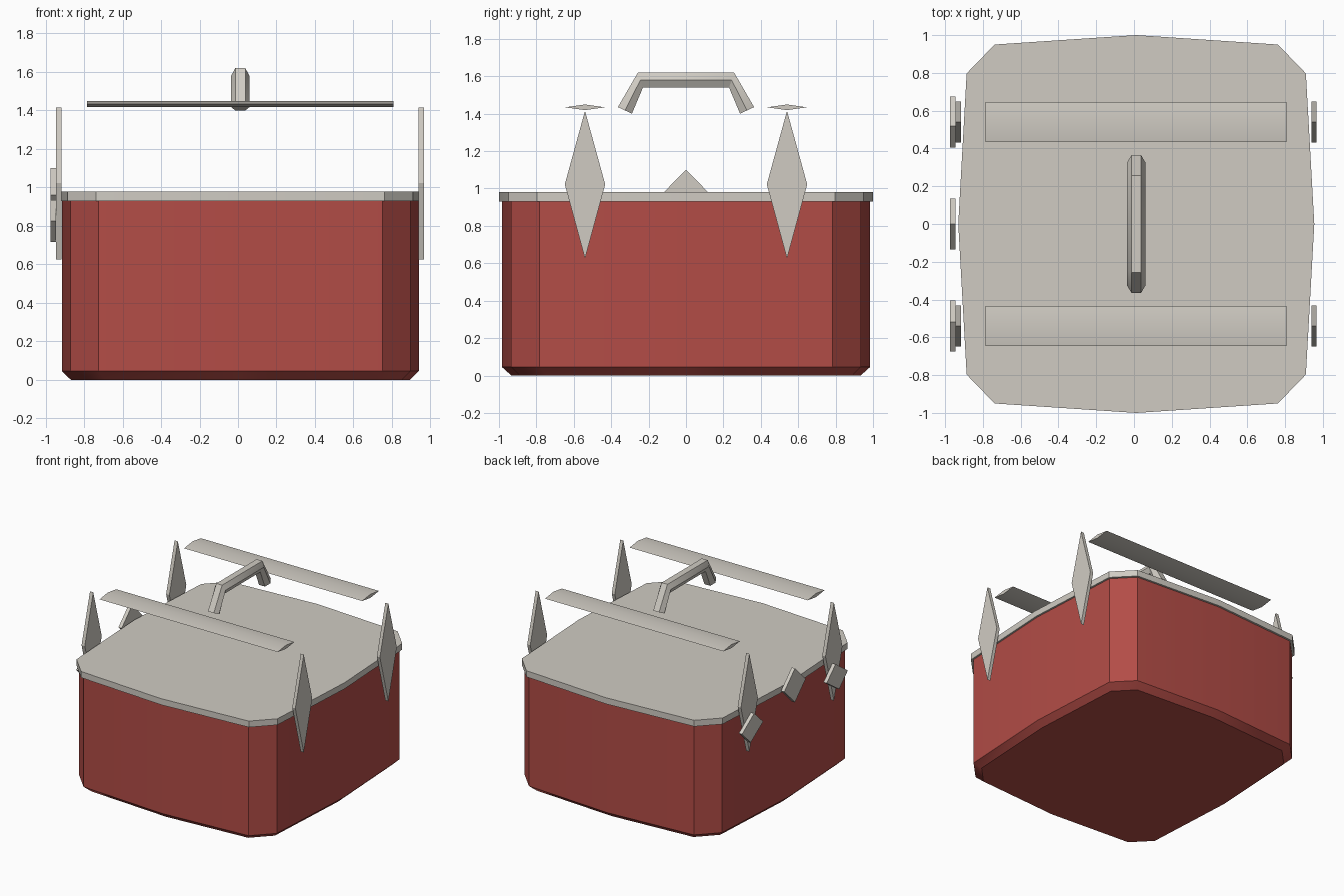
import bpy, math

if "Cube" in bpy.data.objects:
    bpy.data.objects.remove(bpy.data.objects["Cube"])

CX = 0.012  # the box sits slightly right of the model's centre


def material(name, rgb):
    m = bpy.data.materials.new(name)
    m.diffuse_color = (*rgb, 1)
    m.use_nodes = True
    m.node_tree.nodes["Principled BSDF"].inputs["Base Color"].default_value = m.diffuse_color
    return m


RED = material("brick red", (0.45, 0.073, 0.062))
GREY = material("warm grey", (0.63, 0.60, 0.545))


def loft(name, rings, mat):
    """Skin equal-sized closed rings in order and cap both ends."""
    n = len(rings[0])
    verts = [p for r in rings for p in r]
    faces = [tuple(range(n)), tuple(range((len(rings) - 1) * n, len(rings) * n))]
    for k in range(len(rings) - 1):
        for i in range(n):
            j = (i + 1) % n
            faces.append((k * n + i, k * n + j, (k + 1) * n + j, (k + 1) * n + i))
    me = bpy.data.meshes.new(name)
    me.from_pydata(verts, [], faces)
    me.materials.append(mat)
    ob = bpy.data.objects.new(name, me)
    bpy.context.collection.objects.link(ob)
    # consistent outward normals, smooth only over shallow bends
    bpy.ops.object.select_all(action='DESELECT')
    bpy.context.view_layer.objects.active = ob
    ob.select_set(True)
    bpy.ops.object.mode_set(mode='EDIT')
    bpy.ops.mesh.select_all(action='SELECT')
    bpy.ops.mesh.normals_make_consistent(inside=False)
    bpy.ops.object.mode_set(mode='OBJECT')
    bpy.ops.object.shade_smooth_by_angle(angle=math.radians(30))
    return ob


def outline(scale, z):
    """Bulging rectangle with cut corners."""
    q = [(0.9425, 0), (0.898, 0.797), (0.75, 0.95), (0, 1)]
    pts = q + [(-x, y) for x, y in q[-2::-1]]
    pts += [(x, -y) for x, y in pts[-2:0:-1]]
    return [(CX + x * scale, y * scale, z) for x, y in pts]


def slab(name, profile, x0, x1):
    """Extrude a y-z profile along x."""
    return loft(name, [[(x, y, z) for y, z in profile] for x in (x0, x1)], GREY)


# Box body and lid
loft("body", [outline(0.934, 0), outline(0.984, 0.045), outline(0.984, 0.93)], RED)
loft("lid", [outline(1, 0.93), outline(1, 0.98)], GREY)

for side, s in (("front", -1), ("back", 1)):
    y = 0.54 * s
    # Tall diamond plates on both ends
    plate = [(y, 0.625), (y + 0.108, 1.022), (y, 1.415), (y - 0.108, 1.022)]
    slab(side + "_right_plate", plate, 0.939, 0.966)
    slab(side + "_left_plate", plate, -0.945, -0.916)
    # Flat bars above the lid
    bar = [(y, 1.419), (y + 0.107, 1.434), (y, 1.449), (y - 0.107, 1.434)]
    slab(side + "_bar", bar, -0.785, 0.807)
    # Small slanted clips on the left end
    clip = [(y + 0.025 * s, 0.716), (y + 0.135, 0.825),
            (y - 0.02 * s, 0.935), (y - 0.135, 0.825)]
    slab(side + "_clip", clip, -0.974, -0.945)

# Middle clip
slab("middle_clip", [(0, 0.825), (0.136, 0.962), (0, 1.1), (-0.136, 0.962)],
     -0.974, -0.945)

# Handle: hexagonal section along a bent path of (outer, inner) points
path = [((-0.364, 1.435), (-0.289, 1.40)), ((-0.257, 1.62), (-0.23, 1.54)),
        ((0.257, 1.62), (0.23, 1.54)), ((0.364, 1.435), (0.289, 1.40))]
rings = []
for o, i in path:
    m = ((o[0] + i[0]) / 2, (o[1] + i[1]) / 2)
    rings.append([(CX + x, *p) for x, p in
                  ((-0.026, o), (0.026, o), (0.048, m),
                   (0.026, i), (-0.026, i), (-0.048, m))])
loft("handle", rings, GREY)
